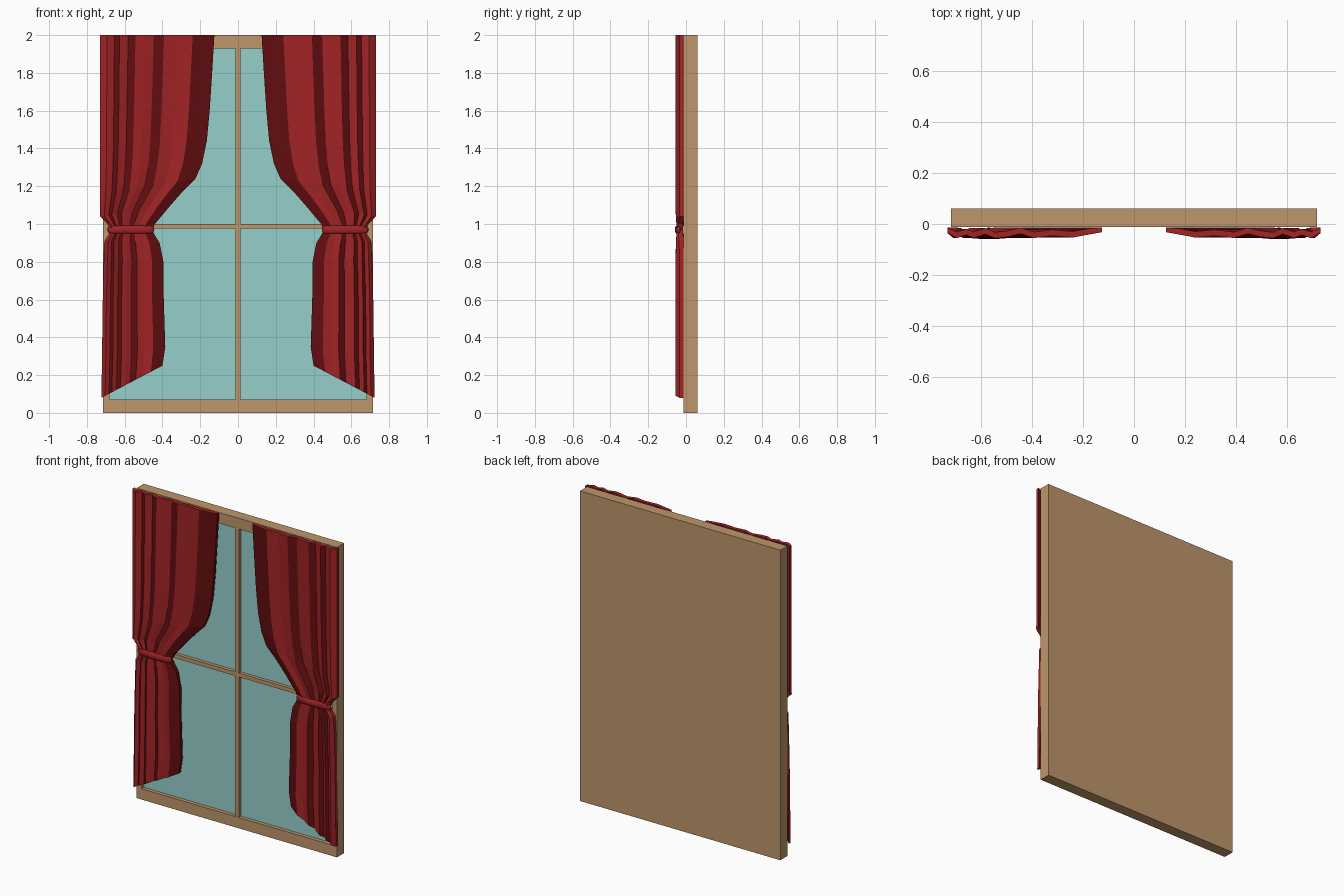
import bpy, bmesh, math

if "Cube" in bpy.data.objects:
    bpy.data.objects.remove(bpy.data.objects["Cube"])

def material(name, rgb):
    m = bpy.data.materials.new(name)
    m.diffuse_color = (*rgb, 1)
    m.use_nodes = True
    m.node_tree.nodes["Principled BSDF"].inputs["Base Color"].default_value = m.diffuse_color
    return m

WOOD = material("light wood", (0.515, 0.305, 0.147))
GLASS = material("pale teal glass", (0.305, 0.63, 0.60))
RED = material("curtain red", (0.36, 0.017, 0.019))
DARK = material("deep fold red", (0.125, 0.004, 0.005))

def finish(bm, name, mats):
    bmesh.ops.recalc_face_normals(bm, faces=bm.faces)
    me = bpy.data.meshes.new(name)
    bm.to_mesh(me)
    bm.free()
    for m in mats:
        me.materials.append(m)
    ob = bpy.data.objects.new(name, me)
    bpy.context.collection.objects.link(ob)
    return ob

def box(bm, x0, x1, y0, y1, z0, z1):
    vs = bmesh.ops.create_cube(bm, size=1)["verts"]
    for v in vs:
        v.co = (x1 if v.co.x > 0 else x0, y1 if v.co.y > 0 else y0, z1 if v.co.z > 0 else z0)

FRONT, PANE = -0.012, 0.012

# window frame: solid block, front face inset and pushed back to form the glass
bm = bmesh.new()
box(bm, -0.715, 0.715, FRONT, 0.06, 0, 2)
bm.faces.ensure_lookup_table()
pane = min(bm.faces, key=lambda f: f.calc_center_median().y)
bmesh.ops.inset_region(bm, faces=[pane], thickness=0.05)
for v in pane.verts:
    v.co.z = 1.93 if v.co.z > 1 else 0.07
pane = bmesh.ops.extrude_discrete_faces(bm, faces=[pane])["faces"][0]
for v in pane.verts:
    v.co.y = PANE
pane.material_index = 1
finish(bm, "window_frame", [WOOD, GLASS])

# glazing bars
bm = bmesh.new()
box(bm, -0.013, 0.013, FRONT + 0.002, PANE + 0.005, 0.06, 1.94)
for s in (-1, 1):
    a, b = sorted((s * 0.013, s * 0.675))
    box(bm, a, b, FRONT + 0.002, PANE + 0.005, 0.975, 1.0)
finish(bm, "glazing_bars", [WOOD])

# fold profile from inner to outer edge: fraction, front y, dark stripe follows
FOLDS = [(0, -.032, 1), (.10, -.043, 1), (.19, -.053, 0), (.32, -.046, 0), (.44, -.055, 1),
         (.53, -.038, 0), (.61, -.050, 0), (.69, -.056, 1), (.755, -.040, 0),
         (.83, -.055, 1), (.875, -.043, 0), (.94, -.055, 0), (1, -.034, 0)]

# curtain rows: inner z, inner x, outer z, outer x
ROWS = [(2, .125, 2, .73), (1.8, .137, 1.8, .73), (1.6, .15, 1.6, .73), (1.44, .165, 1.42, .73),
        (1.32, .19, 1.28, .73), (1.24, .225, 1.17, .73), (1.17, .295, 1.10, .73),
        (1.09, .365, 1.04, .73), (1.0, .44, 1.0, .69), (.97, .455, .97, .675),
        (.94, .44, .94, .685), (.90, .415, .91, .705), (.80, .395, .82, .71),
        (.60, .393, .60, .716), (.35, .385, .30, .72), (.25, .40, .08, .723)]

def curtain(side, name):
    bm = bmesh.new()
    rings = []
    for zi, xi, zo, xo in ROWS:
        pinch = max(0, 1 - abs((zi + zo) / 2 - 0.97) / 0.12)
        front, back = [], []
        for u, y, _ in FOLDS:
            x, z = xi + (xo - xi) * u, zi + (zo - zi) * u
            yf = y + (-.045 - y) * pinch * 0.6
            yb = min(yf + 0.024, -0.013)
            front.append(bm.verts.new((side * x, yf, z)))
            back.append(bm.verts.new((side * x, yb, z)))
        rings.append(front + back[::-1])
    n, k = len(rings[0]), len(FOLDS)
    for a, b in zip(rings, rings[1:]):
        for i in range(n):
            j = (i + 1) % n
            f = bm.faces.new((a[i], a[j], b[j], b[i]))
            # stripes run through the cloth, so the back matches the front
            seg = i if i < k - 1 else n - 2 - i
            if i == n - 1:
                f.material_index = 1
            elif i != k - 1:
                f.material_index = FOLDS[seg][2]
    # closed top and hem, as strips across the thickness
    for r in (rings[0], rings[-1]):
        for i in range(k - 1):
            bm.faces.new((r[i], r[i + 1], r[n - 2 - i], r[n - 1 - i]))
    finish(bm, name, [RED, DARK])

# tie-back: tube swept round a narrow ellipse
def tie_back(side, name):
    bm = bmesh.new()
    N, M = 28, 10
    grid = []
    for i in range(N):
        t = math.tau * i / N
        c, s = math.cos(t), math.sin(t)
        ring = []
        for j in range(M):
            p = math.tau * j / M
            r = math.cos(p)
            ring.append(bm.verts.new((side * 0.567 + c * (0.105 + 0.019 * r),
                                      -0.038 + s * (0.010 + 0.011 * r),
                                      0.97 + 0.022 * math.sin(p))))
        grid.append(ring)
    for i in range(N):
        for j in range(M):
            a, b = grid[i], grid[(i + 1) % N]
            bm.faces.new((a[j], b[j], b[(j + 1) % M], a[(j + 1) % M]))
    ob = finish(bm, name, [RED])
    for p in ob.data.polygons:
        p.use_smooth = True

for side, label in ((-1, "left"), (1, "right")):
    curtain(side, label + "_curtain")
    tie_back(side, label + "_tie_back")
